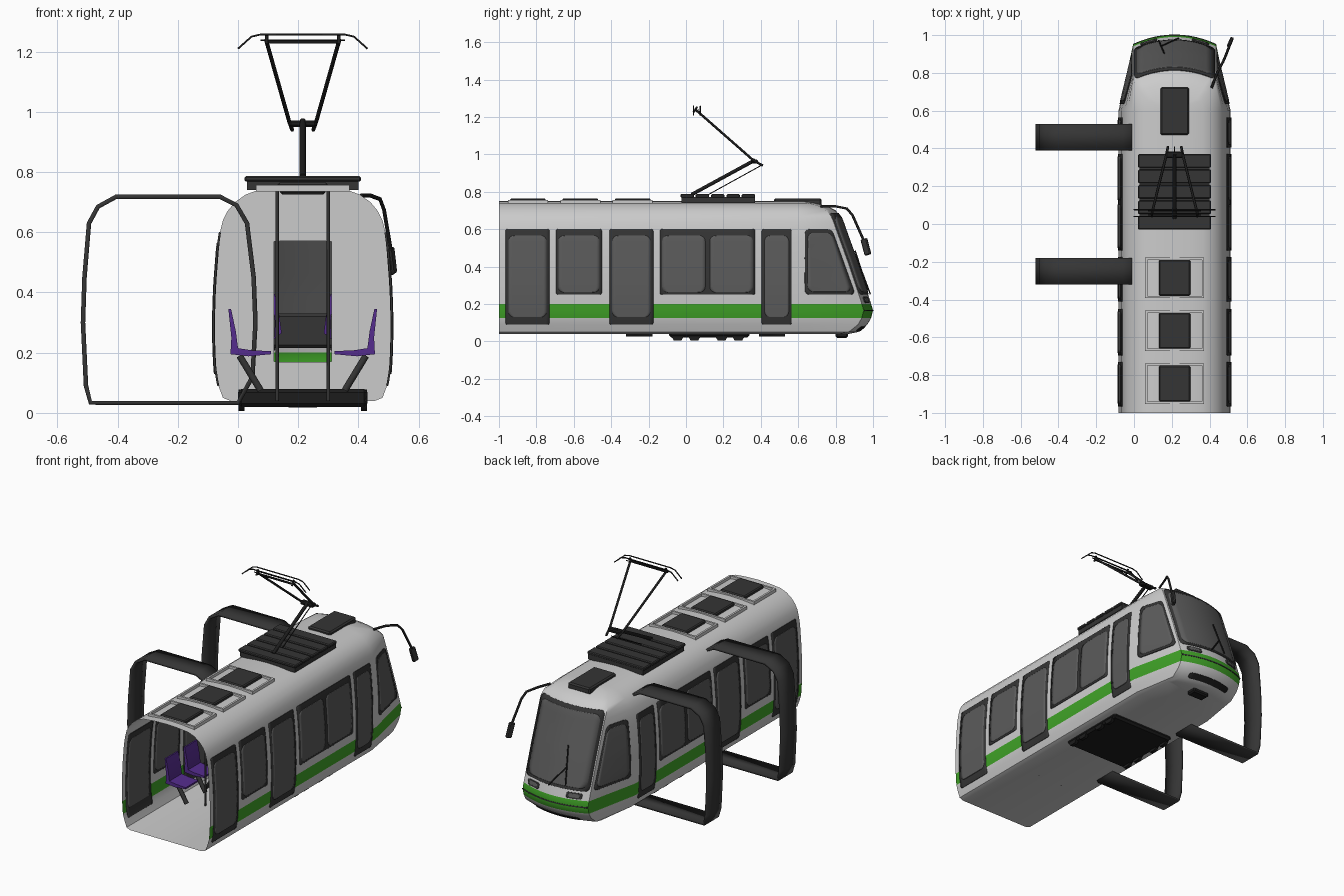
import bpy, bmesh, math
from mathutils import Vector

if "Cube" in bpy.data.objects:
    bpy.data.objects.remove(bpy.data.objects["Cube"])

CX = 0.215  # centre line of the car body


def material(name, rgb):
    m = bpy.data.materials.new(name)
    m.use_nodes = True
    m.diffuse_color = (*rgb, 1)
    m.node_tree.nodes["Principled BSDF"].inputs["Base Color"].default_value = (*rgb, 1)
    return m


PAINT = material("light grey paint", (0.6, 0.6, 0.6))
GREEN = material("green stripe", (0.05, 0.36, 0.02))
FRAME = material("dark grey", (0.035, 0.035, 0.035))
GLASS = material("grey glass", (0.105, 0.105, 0.105))
BLACK = material("black metal", (0.012, 0.012, 0.012))
PURPLE = material("purple seat", (0.09, 0.025, 0.27))


def finish(name, bm, mats, thick=0, angle=35):
    bmesh.ops.remove_doubles(bm, verts=bm.verts, dist=1e-5)
    bmesh.ops.recalc_face_normals(bm, faces=bm.faces)
    me = bpy.data.meshes.new(name)
    bm.to_mesh(me)
    bm.free()
    for m in mats:
        me.materials.append(m)
    me.shade_smooth()
    me.set_sharp_from_angle(angle=math.radians(angle))
    ob = bpy.data.objects.new(name, me)
    bpy.context.collection.objects.link(ob)
    if thick:
        mod = ob.modifiers.new("thickness", "SOLIDIFY")
        mod.thickness, mod.offset = thick, 0
    return ob


def grid(rows):
    bm = bmesh.new()
    vs = [[bm.verts.new(p) for p in row] for row in rows]
    for a, b in zip(vs, vs[1:]):
        for i in range(len(a) - 1):
            bm.faces.new((a[i], a[i + 1], b[i + 1], b[i]))
    return bm


def box(name, x, y, z, mat, bevel=0):
    bm = bmesh.new()
    bmesh.ops.create_cube(bm, size=1)
    for v in bm.verts:
        v.co = [(lo + hi) / 2 + c * (hi - lo) for c, (lo, hi) in zip(v.co, (x, y, z))]
    if bevel:
        bmesh.ops.bevel(bm, geom=bm.edges[:], offset=bevel, segments=1, affect="EDGES")
    return finish(name, bm, [mat])


def rod(name, pts, r, mat=BLACK):
    cu = bpy.data.curves.new(name, "CURVE")
    cu.dimensions, cu.bevel_depth, cu.bevel_resolution, cu.use_fill_caps = "3D", r, 1, True
    sp = cu.splines.new("POLY")
    sp.points.add(len(pts) - 1)
    for p, co in zip(sp.points, pts):
        p.co = (*co, 1)
    tmp = bpy.data.objects.new(name, cu)
    me = bpy.data.meshes.new_from_object(tmp)
    bpy.data.objects.remove(tmp)
    me.materials.append(mat)
    ob = bpy.data.objects.new(name, me)
    bpy.context.collection.objects.link(ob)


def extrude_y(name, pts, y0, y1, mat):
    bm = bmesh.new()
    f = bm.faces.new([bm.verts.new((x, y0, z)) for x, z in pts])
    ext = bmesh.ops.extrude_face_region(bm, geom=[f])["geom"]
    for v in ext:
        if isinstance(v, bmesh.types.BMVert):
            v.co.y = y1
    return finish(name, bm, [mat])


# Body section: half width, height, nose reach
HULL = [(0, .04, .80), (.24, .04, .87), (.265, .05, .92), (.28, .09, .97), (.29, .125, .99),
        (.293, .165, 1), (.295, .2, .99), (.297, .3, .957), (.293, .42, .917), (.283, .55, .87),
        (.275, .6, .852), (.265, .64, .838), (.25, .67, .825), (.225, .7, .8), (.19, .725, .75),
        (.15, .74, .69), (.08, .747, .65), (0, .75, .62)]


def at(z):
    for a, b in zip(HULL[1:], HULL[2:]):
        if z <= b[1]:
            t = (z - a[1]) / (b[1] - a[1])
            return a[0] + t * (b[0] - a[0]), a[2] + t * (b[2] - a[2])
    return HULL[-1][0], HULL[-1][2]


def nose(w, yf, u):
    return CX + min(.95 * w, .22) * u, yf - .05 * min(1, w / .2) * u * u


def front_point(u, z):
    return (*nose(*at(z), u), z)


def side_point(side):
    def f(y, z):
        w, yf = at(z)
        xc, yc = nose(w, yf, 1)
        t = max(0, (y - .6) / (yc - .6))
        return CX + side * (w + t * (xc - CX - w)), y, z
    return f


# Body shell with open rear end
US = [1 - i / 6 for i in range(13)]
rows = []
for w, z, yf in HULL:
    tip = [(*nose(w, yf, u), z) for u in US]
    rows.append([(CX + w, -1, z), (CX + w, .6, z)] + tip + [(CX - w, .6, z), (CX - w, -1, z)])
bm = grid(rows)
for f in bm.faces:
    f.material_index = int(.125 < f.calc_center_median().z < .2)
finish("body_shell", bm, [PAINT, GREEN])

# Cab partition with doorway
for s in (-1, 1):
    rows = []
    for z in sorted({h[1] for h in HULL} | {.169, .17, .57, .571}):
        gap = .095 if .17 <= z <= .57 else 0
        rows.append([(CX + s * gap, .6, z), (CX + s * max(gap, at(z)[0]), .6, z)])
    finish("cab_partition", grid(rows), [PAINT])


def panel(name, point, a0, a1, z0, z1, r, mat, thick, slant=0, ra=None):
    """Rounded plate that follows the body; slant pulls the a1 edge in with height."""
    ra = ra or r
    ends = [(r * (1 - math.cos(k * math.pi / 8)), ra * (1 - math.sin(k * math.pi / 8))) for k in range(5)]
    levels = [(z0 + dz, da) for dz, da in ends]
    levels += [(z0 + r + (z1 - z0 - 2 * r) * k / 8, 0) for k in range(1, 8)]
    levels += [(z1 - dz, da) for dz, da in reversed(ends)]
    rows = []
    for z, d in levels:
        lo, hi = a0 + d, a1 - d - slant * (z - z0)
        rows.append([point(lo + (hi - lo) * k / 12, z) for k in range(13)])
    finish(name, grid(rows), [mat], thick)


# Side doors and windows, both sides
DOORS = [(-.965, -.73), (-.41, -.175), (.405, .565)]
WINDOWS = [(-.695, -.45), (-.14, .37)]
for s, tag in ((1, "left"), (-1, "right")):
    p = side_point(s)
    for a, b in DOORS:
        panel(tag + "_door", p, a, b, .09, .6, .01, FRAME, .007)
        panel(tag + "_door_glass", p, a + .015, b - .015, .13, .565, .03, GLASS, .0098)
    for a, b in WINDOWS:
        panel(tag + "_window_frame", p, a, b, .25, .6, .01, FRAME, .007)
        n = 2 if b - a > .4 else 1
        for k in range(n):
            lo = a + (b - a) * k / n
            panel(tag + "_window_glass", p, lo + .012, lo + (b - a) / n - .012, .262, .565, .03, GLASS, .0098)
    panel(tag + "_cab_window_frame", p, .635, .905, .25, .6, .025, FRAME, .007, .36)
    panel(tag + "_cab_window_glass", p, .65, .885, .265, .58, .03, GLASS, .0098, .34)
    # Headlight and front corner trim
    panel(tag + "_headlight", front_point, s * .62 - .2, s * .62 + .2, .205, .238, .01, FRAME, .008, ra=.05)
    panel(tag + "_headlight_lens", front_point, s * .62 - .15, s * .62 + .15, .212, .231, .008, GLASS, .0099, ra=.04)

# Windscreen, wiper, stripe seam and chin slot
panel("windscreen_frame", front_point, -.97, .97, .25, .685, .03, FRAME, .007, ra=.1)
panel("windscreen_glass", front_point, -.9, .9, .265, .665, .04, GLASS, .0098, ra=.14)
panel("stripe_seam", front_point, -1, 1, .162, .168, .001, FRAME, .006)
panel("chin_slot", front_point, -.65, .65, .056, .08, .008, BLACK, .008, ra=.1)
out = Vector((0, .012, .004))
rod("wiper_arm", [Vector(front_point(u, z)) + out for u, z in ((.1, .25), (-.3, .36))], .004)
rod("wiper_blade", [Vector(front_point(u, z)) + out for u, z in ((-.38, .27), (-.25, .48))], .004)
box("cab_dashboard", (.04, .39), (.78, .86), (.215, .33), FRAME, .01)

# Roof hatches
for y in (-.845, -.565, -.285):
    for s in (-1, 1):
        box("hatch_rim_side", (CX + s * .15 - .006, CX + s * .15 + .006), (y - .107, y + .107), (.735, .757), PAINT)
        box("hatch_rim_end", (CX - .156, CX + .156), (y + s * .101 - .006, y + s * .101 + .006), (.735, .757), PAINT)
    box("roof_hatch", (CX - .083, CX + .083), (y - .095, y + .095), (.74, .765), FRAME, .006)
box("roof_vent", (CX - .075, CX + .075), (.47, .725), (.725, .765), FRAME, .008)

# Pantograph base with slats
box("pantograph_base", (.03, .4), (-.025, .37), (.74, .772), FRAME)
for k in range(5):
    y = -.03 + k * .082
    box("pantograph_slat", (.022, .408), (y, y + .072), (.768, .787), FRAME, .005)

# Pantograph arms and head
rod("pantograph_lower_arm", [(CX, .03, .785), (CX, .37, .97)], .011)
rod("pantograph_link", [(CX, .12, .785), (CX, .41, .945)], .003)
box("pantograph_elbow", (.17, .26), (.35, .385), (.95, .972), BLACK, .006)
for s in (-1, 1):
    rod("pantograph_upper_arm", [(CX + s * .035, .41, .94), (CX + s * .045, .36, .968), (CX + s * .122, .05, 1.24)], .007)
    rod("pantograph_head_mount", [(CX + s * .12, .04, 1.225), (CX + s * .12, .06, 1.255)], .006)
    bar = [(-.215, 1.21), (-.17, 1.25), (-.14, 1.257), (.14, 1.257), (.17, 1.25), (.215, 1.21)]
    rod("contact_bar", [(CX + x, .058 + s * .018, z) for x, z in bar], .0035)
    rod("contact_bar_lower", [(CX + x, .058 + s * .01, 1.238) for x in (-.14, .14)], .003)
rod("pantograph_crossbar", [(CX - .122, .05, 1.232), (CX + .122, .05, 1.232)], .005)

# Mirror on a bent arm
rod("mirror_arm", [(.41, .72, .722), (.44, .8, .722), (.472, .86, .71), (.485, .89, .675), (.508, .95, .54)], .007)
mirror = box("mirror", (-.01, .01), (-.018, .018), (-.045, .045), FRAME, .005)
mirror.location, mirror.rotation_euler = (.51, .962, .505), (.28, 0, -.4)

# Side hoops
HOOP = [(-.49, .033), (-.505, .09), (-.515, .3), (-.51, .45), (-.495, .63), (-.465, .685), (-.405, .718),
        (-.06, .718), (-.005, .69), (.03, .63), (.052, .45), (.058, .3), (.048, .12), (.0, .033), (-.49, .033)]
for y in (-.25, .46):
    bm = grid([[(x, y + d, z) for x, z in HOOP] for d in (-.07, .07)])
    finish("side_hoop", bm, [FRAME], .015)

# Bogie, wheels and coupler
box("bogie", (.0, .43), (-.09, .34), (.02, .08), BLACK, .012)
for y in (-.045, .045, .19, .28):
    for x in (.012, .418):
        rod("wheel", [(x - .01, y, .042), (x + .01, y, .042)], .042)
box("coupler", (.16, .27), (.8, .865), (.018, .06), BLACK, .008)

# Seats, legs and grab poles
SEAT = [(-.247, .345), (-.238, .345), (-.222, .27), (-.215, .215), (-.17, .208), (-.105, .205),
        (-.105, .195), (-.18, .188), (-.24, .195), (-.237, .25)]
for s in (-1, 1):
    for y in (-.6, -.42):
        extrude_y("seat", [(CX - s * x, z) for x, z in SEAT], y - .06, y + .06, PURPLE)
        rod("seat_leg", [(CX + s * .21, y, .19), (CX + s * .14, y, .075)], .013, FRAME)
    extrude_y("cab_seat", [(CX - s * (x + .145), z + .05) for x, z in SEAT[:4] + SEAT[-2:]], .66, .74, PURPLE)
    rod("grab_pole", [(CX + s * .085, -.5, .04), (CX + s * .085, -.5, .735)], .006, FRAME)
